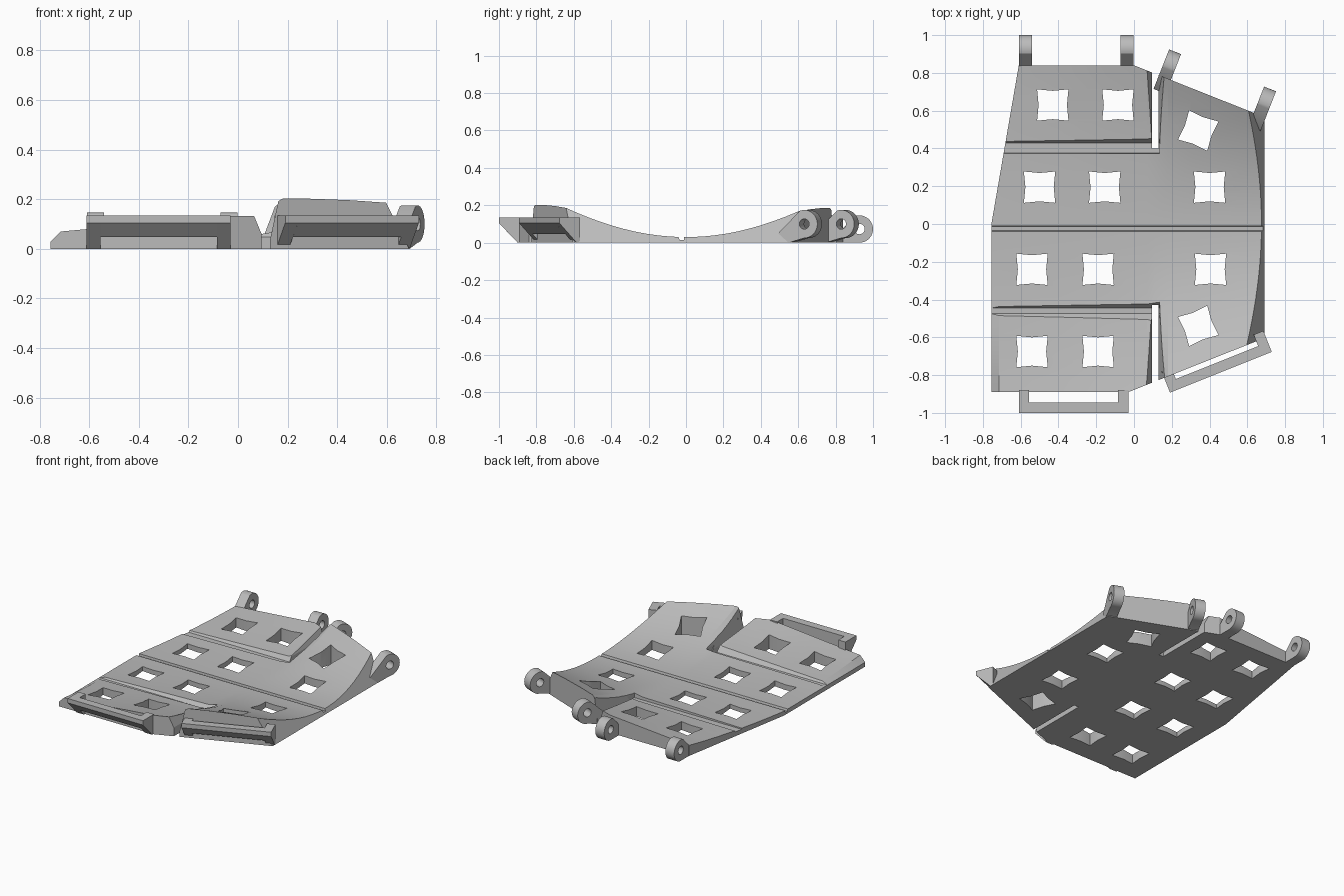
import bpy, bmesh, math
from mathutils import Vector, Matrix

if "Cube" in bpy.data.objects:
    bpy.data.objects.remove(bpy.data.objects["Cube"])

grey = bpy.data.materials.new("plain_grey")
grey.use_nodes = True
grey.diffuse_color = (0.5, 0.5, 0.5, 1)
grey.node_tree.nodes["Principled BSDF"].inputs["Base Color"].default_value = (0.5, 0.5, 0.5, 1)


def add(name, bm):
    bmesh.ops.recalc_face_normals(bm, faces=bm.faces)
    mesh = bpy.data.meshes.new(name)
    bm.to_mesh(mesh)
    bm.free()
    mesh.materials.append(grey)
    ob = bpy.data.objects.new(name, mesh)
    bpy.context.collection.objects.link(ob)
    return ob


def prism(name, profile, start, end, place):
    """Extrude a 2D profile; place(a, b, t) maps it to 3D."""
    bm = bmesh.new()
    rings = [[bm.verts.new(place(a, b, t)) for a, b in profile] for t in (start, end)]
    for ring in rings:
        bm.faces.new(ring)
    n = len(profile)
    for i in range(n):
        j = (i + 1) % n
        bm.faces.new((rings[0][i], rings[0][j], rings[1][j], rings[1][i]))
    return add(name, bm)


def along_x(a, b, t):
    return (t, a, b)


def along_y(a, b, t):
    return (a, t, b)


def along_z(a, b, t):
    return (a, b, t)


def activate(ob):
    bpy.ops.object.select_all(action="DESELECT")
    bpy.context.view_layer.objects.active = ob
    ob.select_set(True)


def cut(ob, cutter):
    cutter.hide_render = True
    mod = ob.modifiers.new("cut", "BOOLEAN")
    mod.operation, mod.solver, mod.object = "DIFFERENCE", "EXACT", cutter
    activate(ob)
    bpy.ops.object.modifier_apply(modifier=mod.name)
    bpy.data.objects.remove(cutter)


def smooth(ob, angle):
    activate(ob)
    bpy.ops.object.shade_smooth_by_angle(angle=math.radians(angle))


# Curved plate: the bowl along y gets deeper towards +x
BOWL = [(-0.76, 0.045), (0.07, 0.14), (0.18, 0.265), (0.6, 0.38), (0.7, 0.41)]


def height(x, y):
    for (x0, a0), (x1, a1) in zip(BOWL, BOWL[1:]):
        if x <= x1:
            bowl = a0 + (a1 - a0) * (x - x0) / (x1 - x0)
            break
    z = 0.03 + bowl * y * y
    return min(z, 0.03) if x < -0.75 and y < 0 else z


bm = bmesh.new()
xs = [-0.755, -0.715, -0.4, -0.15, 0.07, 0.11, 0.18, 0.3, 0.45, 0.6, 0.7]
ys = [-0.89 + 1.73 * i / 28 for i in range(29)]
bottom, top = [[[bm.verts.new((x, y, f(x, y))) for x in xs] for y in ys]
               for f in (lambda x, y: 0, height)]
for grid in (bottom, top):
    for r, s in zip(grid, grid[1:]):
        for i in range(len(xs) - 1):
            bm.faces.new((r[i], r[i + 1], s[i + 1], s[i]))
border = [(0, i) for i in range(len(xs))] + [(j, len(xs) - 1) for j in range(1, len(ys))]
border += [(len(ys) - 1, i) for i in range(len(xs) - 2, -1, -1)]
border += [(j, 0) for j in range(len(ys) - 2, 0, -1)]
for (a, b), (c, d) in zip(border, border[1:] + border[:1]):
    bm.faces.new((bottom[a][b], bottom[c][d], top[c][d], top[a][b]))

# Trim the slanted ends and sides
for point, normal in [((-0.755, 0, 0), (-0.84, 0.145, 0)), ((0, 0.84, 0), (0.25, 0.63, 0)),
                      ((-0.03, -0.89, 0), (0.27, -0.68, 0)), ((0.69, 0, 0), (1, 0, 0.5))]:
    res = bmesh.ops.bisect_plane(bm, geom=bm.verts[:] + bm.edges[:] + bm.faces[:], dist=1e-5,
                                 plane_co=Vector(point), plane_no=Vector(normal).normalized(),
                                 clear_outer=True)
    edges = [e for e in bm.edges if e.is_boundary]
    bmesh.ops.edgeloop_fill(bm, edges=edges)
bmesh.ops.dissolve_limit(bm, angle_limit=0.001, verts=bm.verts, edges=bm.edges)
plate = add("curved_plate", bm)

# Grooves across the plate
grooves = [([(-0.035, 0.015), (-0.012, 0.015), (0, 0.1), (-0.06, 0.1)], 1),
           ([(0.375, 0.03), (0.43, 0.03), (0.55, 0.2), (0.365, 0.2)], 0.135),
           ([(-0.475, 0.03), (-0.445, 0.03), (-0.3, 0.2), (-0.62, 0.2)], 0.135)]
for profile, end in grooves:
    cut(plate, prism("groove_cutter", profile, -1, end, along_x))

# Bevelled slots between the outer panels
slot = [(0.095, -0.1), (0.13, -0.1), (0.13, 0.04), (0.175, 0.25), (0.016, 0.25), (0.095, 0.06)]
for start, end in [(0.4, 1), (-1, -0.43)]:
    cut(plate, prism("slot_cutter", slot, start, end, along_y))

# Square holes
holes = [(-0.43, 0.63, 0), (-0.085, 0.63, 0), (-0.5, 0.195, 0), (-0.155, 0.195, 0),
         (0.4, 0.195, 0), (-0.54, -0.24, 0), (-0.19, -0.24, 0), (0.405, -0.24, 0),
         (-0.54, -0.675, 0), (-0.19, -0.675, 0), (0.34, 0.495, -21), (0.34, -0.54, 21)]
s = 0.083
c = 0.075
pincushion = [(-s, -s), (0, -c), (s, -s), (c, 0), (s, s), (0, c), (-s, s), (-c, 0)]
for x, y, turn in holes:
    cutter = prism("hole_cutter", pincushion, -0.1, 0.3, along_z)
    cutter.data.transform(Matrix.Translation((x, y, 0)) @ Matrix.Rotation(math.radians(turn), 4, "Z"))
    cut(plate, cutter)
smooth(plate, 12)


# Hinge lugs with pin holes along the back
def lug(name, x, y, z, r, turn, root):
    arc = [math.radians(-90 + 200 * i / 20) for i in range(21)]
    profile = [(r * math.cos(a), r * math.sin(a)) for a in arc] + root
    ob = prism(name, profile, -0.034, 0.034, along_x)
    pin = [(0.028 * math.cos(k * math.tau / 20), 0.028 * math.sin(k * math.tau / 20)) for k in range(20)]
    cut(ob, prism("pin_cutter", pin, -0.1, 0.1, along_x))
    ob.data.transform(Matrix.Translation((x, y, z)) @ Matrix.Rotation(math.radians(turn), 4, "Z"))
    smooth(ob, 30)


low_root = [(-0.1, -0.01), (-0.1, -0.073)]
high_root = [(-0.15, -0.05), (-0.09, -0.1)]
lug("lug_outer_right", -0.575, 0.927, 0.073, 0.073, 0, low_root)
lug("lug_inner_right", -0.037, 0.927, 0.073, 0.073, 0, low_root)
lug("lug_inner_left", 0.19, 0.842, 0.1, 0.075, -21.5, high_root)
lug("lug_outer_left", 0.693, 0.645, 0.1, 0.075, -21.5, high_root)


# Strap loops along the front: a bar on two wedge arms
def loop(name, x, y, turn):
    arm = [(0, 0.105), (0, 0.135), (0.12, 0.135), (0.12, 0), (0.1, 0)]
    bar = [(0, 0.105), (0, 0.135), (0.055, 0.135), (0.055, 0.047)]
    move = Matrix.Translation((x, y, 0)) @ Matrix.Rotation(math.radians(turn), 4, "Z")
    parts = [("_bar", bar, -0.235, 0.235), ("_arm_right", arm, -0.29, -0.235),
             ("_arm_left", arm, 0.235, 0.29)]
    for suffix, profile, start, end in parts:
        prism(name + suffix, profile, start, end, along_x).data.transform(move)


loop("right_loop", -0.32, -1.0, 0)
loop("left_loop", 0.46, -0.785, 21.8)
